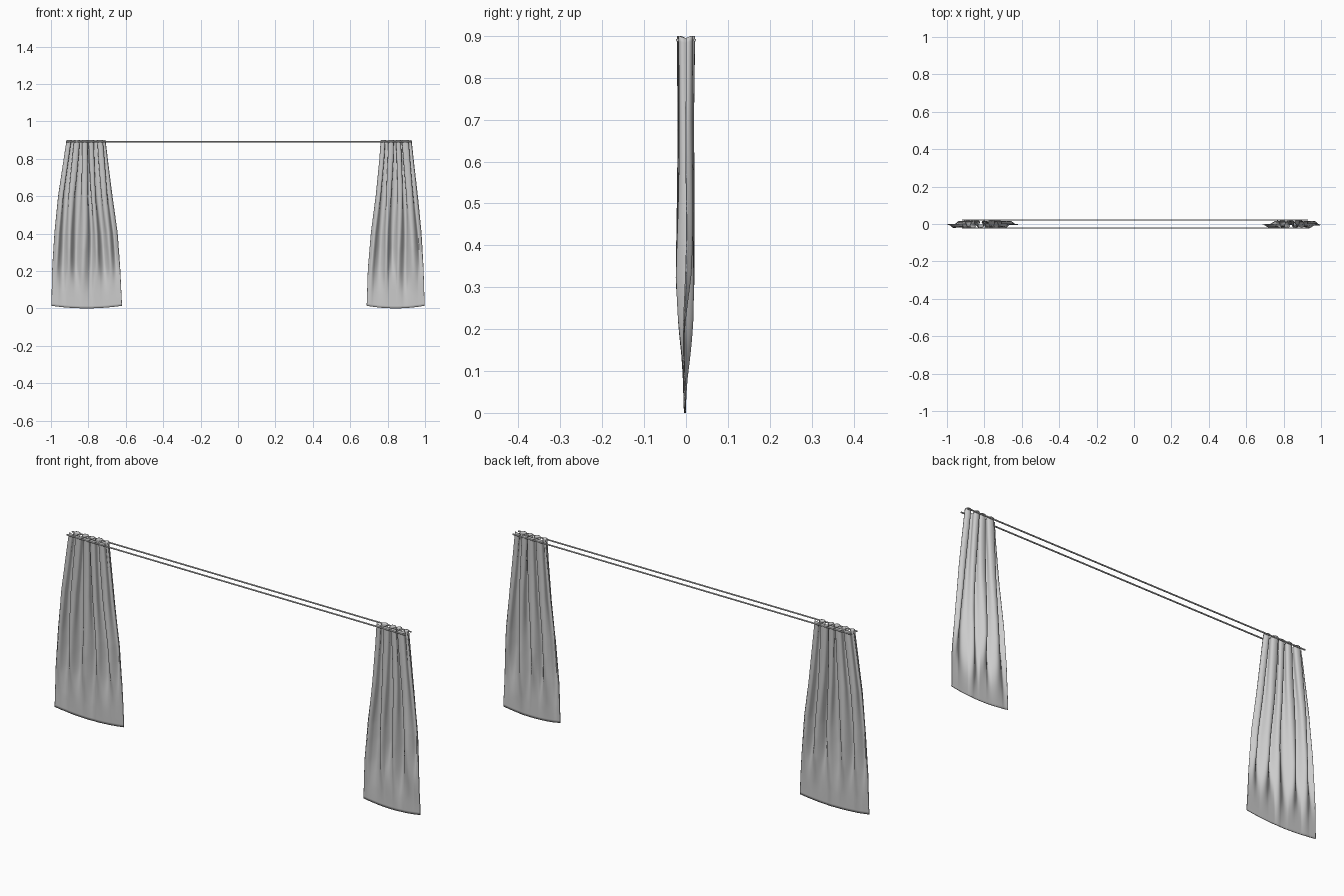
import bpy, bmesh, math, random
from mathutils import Vector

if "Cube" in bpy.data.objects:
    bpy.data.objects.remove(bpy.data.objects["Cube"])


def curve_at(points, t):
    """Smoothly interpolate a short list of (t, value) pairs."""
    for (a, va), (b, vb) in zip(points, points[1:]):
        if t <= b:
            k = max(0.0, (t - a) / (b - a))
            return va + (vb - va) * k
    return points[-1][1]


def smooth(t):
    t = min(1.0, max(0.0, t))
    return t * t * (3 - 2 * t)


# Fold depth (half, in y) against height
DEPTH = [(0.0, 0.003), (0.08, 0.005), (0.15, 0.010), (0.22, 0.016),
         (0.32, 0.021), (0.5, 0.020), (0.7, 0.019), (0.9, 0.021)]


def curtain(name, left_edge, right_edge, folds, seed):
    rng = random.Random(seed)
    cols, rows = 120, 70
    # uneven pleats: each half fold gets its own width, depth and lower end
    n = folds * 2
    widths = [rng.uniform(0.75, 1.3) for _ in range(n)]
    total = sum(widths)
    starts = [sum(widths[:i]) / total for i in range(n + 1)]
    depth = [rng.uniform(0.75, 1.0) for _ in range(n)]
    ends = [rng.uniform(0.0, 0.22) for _ in range(n)]
    waves = [(rng.uniform(7, 15), rng.uniform(5, 11), rng.uniform(0, 6.28)) for _ in range(3)]

    bm = bmesh.new()
    grid = []
    for r in range(rows + 1):
        v = r / rows
        z0 = 0.9 * v
        x_left, x_right = curve_at(left_edge, z0), curve_at(right_edge, z0)
        row = []
        for c in range(cols + 1):
            u = c / cols
            # pleats drift sideways a little as they fall
            w = u + 0.018 * math.sin(6.0 * z0 + 9 * u + seed) * math.sin(math.pi * u)
            w = min(1.0, max(0.0, w))
            i = max(j for j in range(n) if starts[j] <= w + 1e-9)
            k = (w - starts[i]) / (starts[i + 1] - starts[i])
            fade = smooth((z0 - ends[i] + 0.12) / 0.25)
            side = 1 if i % 2 else -1
            edge = 0.45 + 0.55 * smooth(min(u, 1 - u) / 0.08)
            d = curve_at(DEPTH, z0) * depth[i] * fade * edge
            y = side * d * math.sin(math.pi * k)
            # soft creases lower down
            soft = smooth(z0 / 0.2) * smooth((0.75 - z0) / 0.5)
            y += sum(0.0016 * soft * math.sin(a * u + b * z0 + p) for a, b, p in waves)
            y -= 0.003 * (1 - v)
            # omega-shaped gathers near the rail
            pinch = -0.008 * math.sin(2 * math.pi * k) * smooth((z0 - 0.25) / 0.6) * edge
            x = x_left + (x_right - x_left) * u + pinch
            # hem sags in the middle, heading is slightly uneven
            z = z0 + (1 - v) * 0.014 * (2 * u - 1) ** 2
            z -= smooth((v - 0.95) / 0.05) * 0.006 * (1 - math.sin(math.pi * k))
            row.append(bm.verts.new((x, y, z)))
        grid.append(row)
    for r in range(rows):
        for c in range(cols):
            bm.faces.new((grid[r][c], grid[r][c + 1], grid[r + 1][c + 1], grid[r + 1][c]))
    for f in bm.faces:
        f.smooth = True
    mesh = bpy.data.meshes.new(name)
    bm.to_mesh(mesh)
    bm.free()
    ob = bpy.data.objects.new(name, mesh)
    bpy.context.collection.objects.link(ob)
    # thin cloth
    sol = ob.modifiers.new("cloth_thickness", 'SOLIDIFY')
    sol.thickness = 0.003
    sol.offset = 0
    return ob


def rod(name, y):
    bpy.ops.mesh.primitive_cylinder_add(vertices=12, radius=0.0035, depth=1.85,
                                        location=(0.005, y, 0.89),
                                        rotation=(0, math.pi / 2, 0))
    ob = bpy.context.object
    ob.name = name
    bpy.ops.object.shade_smooth_by_angle()
    return ob


# Curtains, each gathered at the top and spreading to a flat hem
curtain("left_curtain",
        [(0, -0.998), (0.2, -0.993), (0.4, -0.98), (0.6, -0.96), (0.8, -0.93), (0.9, -0.915)],
        [(0, -0.62), (0.2, -0.63), (0.4, -0.645), (0.6, -0.673), (0.8, -0.698), (0.9, -0.71)],
        5, 3)
curtain("right_curtain",
        [(0, 0.688), (0.2, 0.695), (0.4, 0.712), (0.6, 0.738), (0.8, 0.758), (0.9, 0.765)],
        [(0, 0.998), (0.2, 0.992), (0.4, 0.98), (0.6, 0.96), (0.8, 0.937), (0.9, 0.926)],
        4, 8)

# Pair of thin rails in front of and behind the headings
rod("front_rail", -0.021)
rod("back_rail", 0.021)
